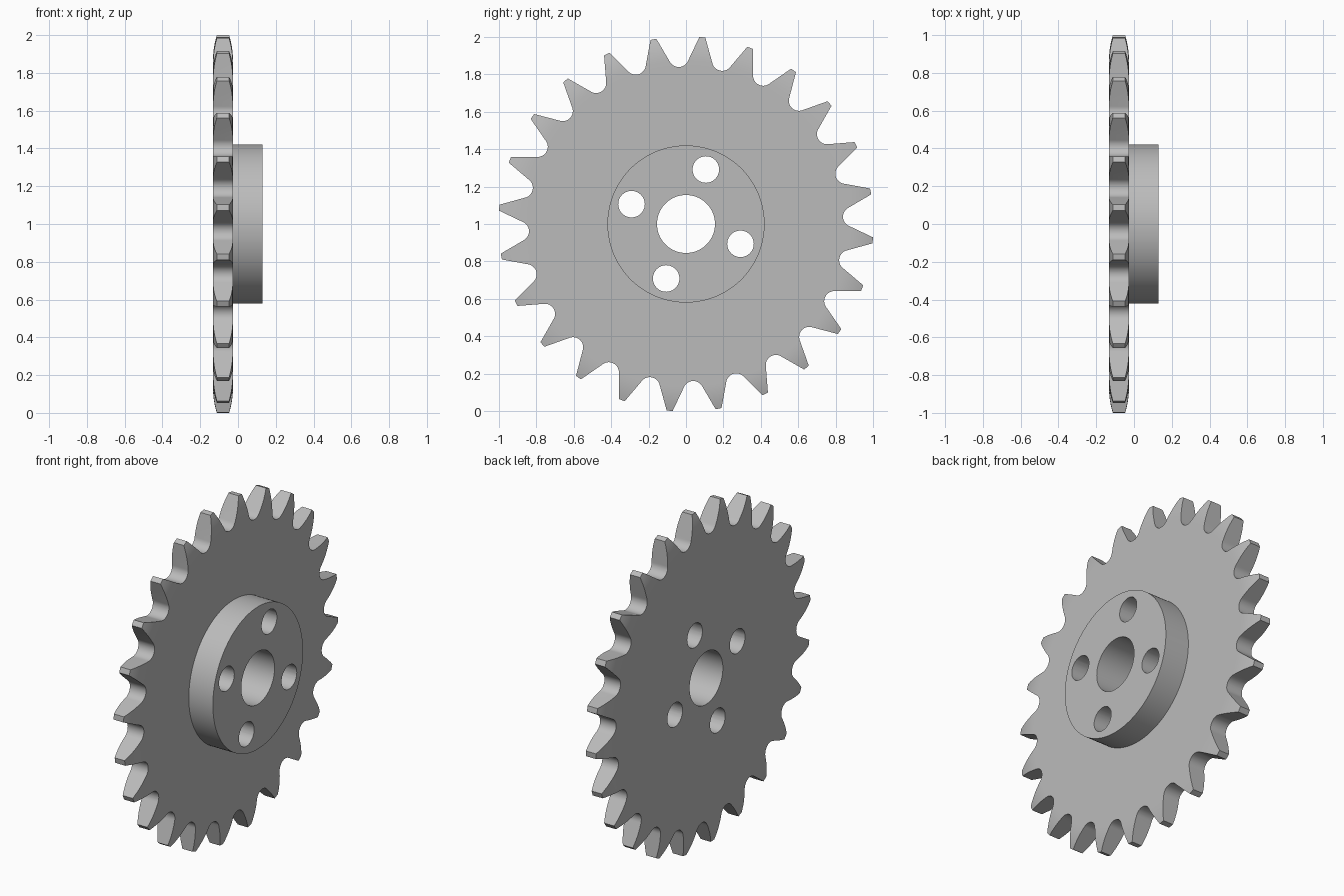
import bpy, bmesh
from math import sin, cos, acos, atan2, pi, radians, hypot

cube = bpy.data.objects.get("Cube")
if cube:
    bpy.data.objects.remove(cube, do_unlink=True)

TEETH = 24
TIP_R, TIP_HALF = 1.0024, 0.016     # tooth tip radius and half width
SEAT_R, SEAT_C = 0.054, 0.894       # roller seat radius and centre distance
LEFT, RIGHT, HUB = -0.132, -0.027, 0.13
CENTRE_Z = 1.0

steel = bpy.data.materials.new("steel_grey")
steel.use_nodes = True
GREY = (0.5, 0.5, 0.5, 1)
steel.diffuse_color = GREY
steel.node_tree.nodes["Principled BSDF"].inputs["Base Color"].default_value = GREY


def point(x, r, a):
    return (x, r * cos(a), CENTRE_Z + r * sin(a))


def make_object(name, bm):
    bmesh.ops.recalc_face_normals(bm, faces=bm.faces)
    mesh = bpy.data.meshes.new(name)
    bm.to_mesh(mesh)
    bm.free()
    mesh.materials.append(steel)
    obj = bpy.data.objects.new(name, mesh)
    bpy.context.collection.objects.link(obj)
    return obj


def lathe(name, profile, segments):
    """Revolve a closed (x, radius) profile about the axle."""
    bm = bmesh.new()
    rings = [[bm.verts.new(point(x, r, 2 * pi * i / segments)) for x, r in profile]
             for i in range(segments)]
    for i in range(segments):
        a, b = rings[i], rings[(i + 1) % segments]
        for j in range(len(profile)):
            k = (j + 1) % len(profile)
            bm.faces.new((a[j], a[k], b[k], b[j]))
    return make_object(name, bm)


def add_prism(bm, outline):
    """Extrude a (y, z) outline along x, right through the blank."""
    low = [bm.verts.new((-0.3, y, z)) for y, z in outline]
    high = [bm.verts.new((0.3, y, z)) for y, z in outline]
    bm.faces.new(low)
    bm.faces.new(high[::-1])
    for i in range(len(low)):
        j = (i + 1) % len(low)
        bm.faces.new((low[i], high[i], high[j], low[j]))


def cut(target, cutter):
    mod = target.modifiers.new("cut", 'BOOLEAN')
    mod.operation, mod.solver, mod.object = 'DIFFERENCE', 'EXACT', cutter
    bpy.context.view_layer.objects.active = target
    bpy.ops.object.modifier_apply(modifier=mod.name)
    bpy.data.objects.remove(cutter, do_unlink=True)


# Blank: plate with rounded-off rim, hub and bore in one revolved profile
rim = [(0.13 * t / 6, 0.02 * (t / 6) ** 2) for t in range(7)]
start = TIP_R - 0.13
profile = [(LEFT, 0.155), (LEFT, 0.85)]
profile += [(LEFT + inset, start + d) for d, inset in rim]
profile += [(RIGHT - inset, start + d) for d, inset in reversed(rim)]
profile += [(RIGHT, 0.85), (RIGHT, 0.42), (HUB, 0.42), (HUB, 0.155)]
sprocket = lathe("sprocket", profile, 144)

# Tooth gap outline: round seat with straight flanks running to the tips
half = pi / TEETH - TIP_HALF / TIP_R
tip_u, tip_v = TIP_R * cos(half), TIP_R * sin(half)
du, dv = tip_u - SEAT_C, tip_v
tangent = atan2(dv, du) + acos(SEAT_R / hypot(du, dv))
STEPS = 16
seat = []
for i in range(STEPS + 1):
    a = tangent + (2 * pi - 2 * tangent) * i / STEPS
    seat.append((SEAT_C + SEAT_R * cos(a), SEAT_R * sin(a)))
gap = [(1.1, tip_v), (tip_u, tip_v)] + seat + [(tip_u, -tip_v), (1.1, -tip_v)]

bm = bmesh.new()
for n in range(TEETH):
    a = radians(92.5) + 2 * pi * n / TEETH
    add_prism(bm, [(u * cos(a) - v * sin(a), CENTRE_Z + u * sin(a) + v * cos(a))
                   for u, v in gap])
cut(sprocket, make_object("tooth_gap_cutter", bm))

# Four bolt holes through hub and plate
bm = bmesh.new()
for n in range(4):
    a = radians(70) + n * pi / 2
    cy, cz = 0.31 * cos(a), CENTRE_Z + 0.31 * sin(a)
    add_prism(bm, [(cy + 0.071 * cos(2 * pi * i / 40), cz + 0.071 * sin(2 * pi * i / 40))
                   for i in range(40)])
cut(sprocket, make_object("bolt_hole_cutter", bm))

bpy.ops.object.select_all(action='DESELECT')
sprocket.select_set(True)
bpy.context.view_layer.objects.active = sprocket
bpy.ops.object.shade_smooth_by_angle(angle=radians(30))
